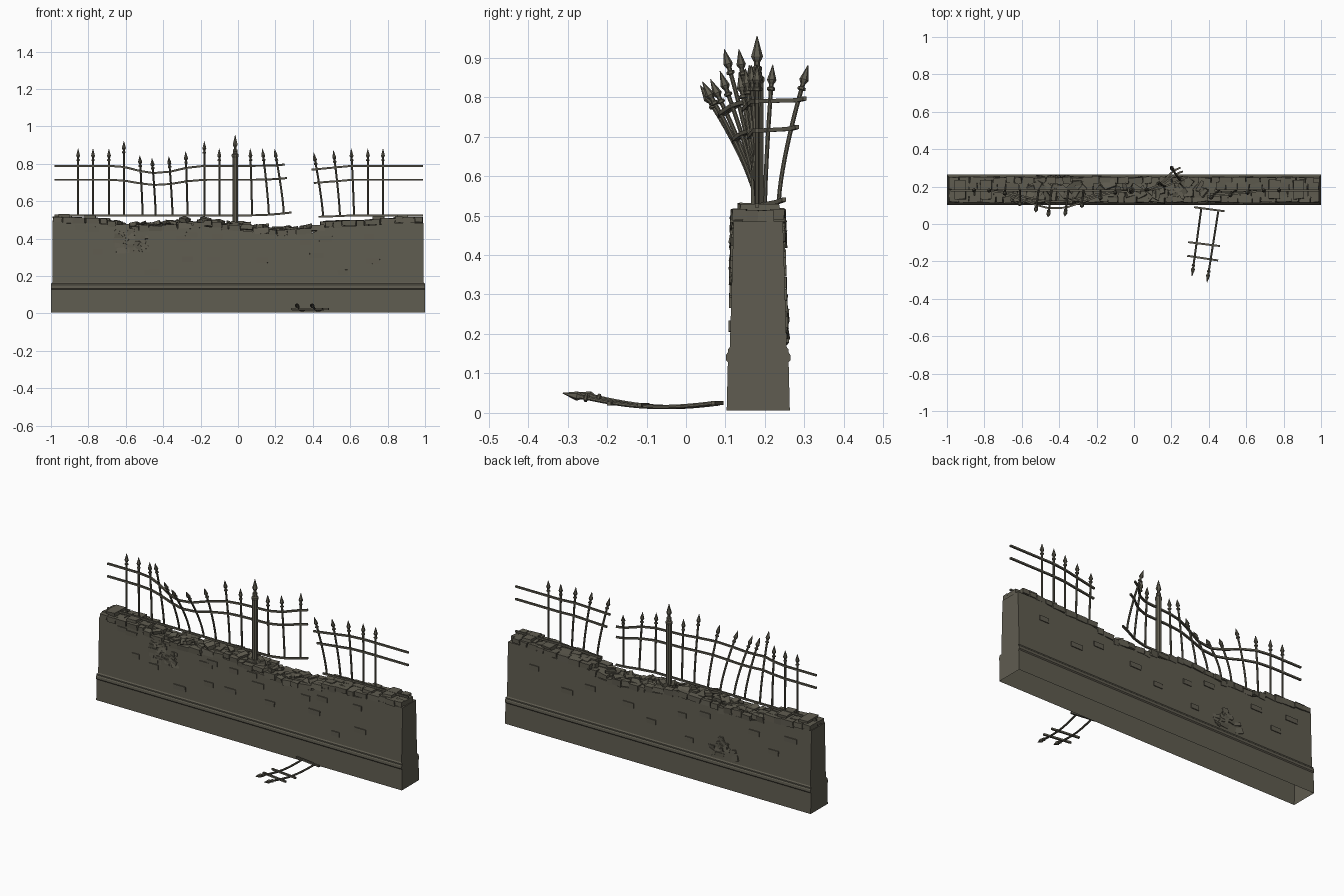
import bpy, bmesh, math, random
from mathutils import Vector, Matrix, Euler

if "Cube" in bpy.data.objects:
    bpy.data.objects.remove(bpy.data.objects["Cube"])

random.seed(7)
U = random.uniform

mat = bpy.data.materials.new("weathered grey brown")
mat.diffuse_color = (0.115, 0.107, 0.08, 1)
mat.use_nodes = True
mat.node_tree.nodes["Principled BSDF"].inputs["Base Color"].default_value = mat.diffuse_color


def finish(name, bm):
    me = bpy.data.meshes.new(name)
    bmesh.ops.recalc_face_normals(bm, faces=bm.faces)
    bm.to_mesh(me)
    bm.free()
    me.materials.append(mat)
    ob = bpy.data.objects.new(name, me)
    bpy.context.collection.objects.link(ob)
    return ob


def lerp_table(table, x):
    """Linear interpolation of the rows (x, a, b, ...)."""
    if x <= table[0][0]:
        return table[0][1:]
    for p, q in zip(table, table[1:]):
        if x <= q[0]:
            t = (x - p[0]) / (q[0] - p[0])
            return [a + (b - a) * t for a, b in zip(p[1:], q[1:])]
    return table[-1][1:]


def stone(bm, c, size, rot=(0, 0, 0), jit=0.12):
    """Rough block with slightly uneven corners."""
    m = Matrix.Translation(c) @ Euler(rot).to_matrix().to_4x4()
    vs = bmesh.ops.create_cube(bm, size=1)["verts"]
    for v in vs:
        v.co = m @ Vector([v.co[i] * size[i] * (1 + U(-jit, jit)) for i in range(3)])


def sweep(bm, pts, radii, sides, up=(0, 1, 0)):
    """Tube through pts; one radius or one per point."""
    pts = [Vector(p) for p in pts]
    if not isinstance(radii, (list, tuple)):
        radii = [radii] * len(pts)
    rings = []
    for i, p in enumerate(pts):
        d = (pts[min(i + 1, len(pts) - 1)] - pts[max(i - 1, 0)]).normalized()
        a = Vector(up).cross(d).normalized()
        b = d.cross(a)
        ring = []
        for k in range(sides):
            w = 2 * math.pi * (k + 0.5) / sides
            ring.append(bm.verts.new(p + (a * math.cos(w) + b * math.sin(w)) * radii[i]))
        rings.append(ring)
    for r, s in zip(rings, rings[1:]):
        for k in range(sides):
            j = (k + 1) % sides
            bm.faces.new((r[k], r[j], s[j], s[k]))
    bm.faces.new(rings[0])
    bm.faces.new(rings[-1])


def spike(bm, base, d, length, up=(0, 1, 0), k=1.0):
    """Spear head with a collar."""
    prof = [(0, .007), (.03, .0105), (.12, .0105), (.16, .006), (.26, .006),
            (.34, .0095), (.42, .012), (.7, .0065), (1, .0008)]
    sweep(bm, [base + d * (t * length) for t, r in prof], [r * k for t, r in prof], 6, up)


# ---- wall body: tapered, moulded plinth, broken top, open underside
TOP = [(-1, .52), (-.72, .51), (-.6, .475), (-.4, .475), (-.25, .50), (-.1, .49), (0, .475),
       (.1, .465), (.25, .45), (.4, .46), (.47, .495), (.7, .50), (.85, .515), (1, .515)]
CY = .183


def top(x):
    return lerp_table(TOP, x)[0]


def face_y(z):
    return .111 + (z - .167) * .03


prof = [(.103, .006), (.106, .128), (.101, .134), (.102, .148), (.106, .153), (.106, .16), (.111, .167)]
bm = bmesh.new()
rings = []
for i in range(41):
    x = -1 + i * .05
    h = top(x) - .03
    half = prof + [(face_y(h), h)]
    full = half + [(2 * CY - y, z) for y, z in reversed(half)]
    rings.append([bm.verts.new((x * (1 if z < .165 else .993), y, z)) for y, z in full])
for r, s in zip(rings, rings[1:]):
    for a in range(len(r) - 1):
        bm.faces.new((r[a], r[a + 1], s[a + 1], s[a]))
bm.faces.new(rings[0])
bm.faces.new(rings[-1])
finish("wall_body", bm)

# ---- capping stones along the broken top
bm = bmesh.new()
for y0, dep in ((.134, .036), (.164, .04), (.202, .04), (.232, .036)):
    x = -.99
    while x < .96:
        w = min(U(.035, .085), .99 - x)
        cx = x + w / 2
        rough = 1 if -.7 < cx < .45 else .3
        h = U(.026, .036)
        stone(bm, (cx, y0 + U(-.003, .003), top(cx) - h / 2 + U(-.012, .006) * rough),
              (w * .95, dep, h), (U(-.1, .1) * rough, U(-.08, .08) * rough, U(-.15, .15) * rough))
        x += w
# loose rubble lying on the top
for i in range(45):
    x = U(-.68, .42)
    stone(bm, (x, U(.145, .222), top(x) + U(-.006, .008)), (U(.03, .07), U(.02, .045), U(.012, .022)),
          (U(-.3, .3), U(-.25, .25), U(0, 3)), .25)
for x in (-.93, -.79, .75, .88):
    stone(bm, (x, .185, top(x) + .004), (.06, .1, .02))
finish("capping_stones", bm)

# ---- bricks standing slightly proud of both faces
FRONT = [(-.75, .33), (-.63, .30), (-.63, .39), (-.57, .34), (-.46, .22), (-.27, .29), (-.25, .42),
         (-.29, .40), (-.11, .41), (-.13, .29), (.01, .42), (.05, .37), (.13, .285), (.36, .38),
         (.42, .31), (.56, .22), (.72, .28), (.70, .41), (.47, .40), (-.84, .46), (-.78, .45)]
BACK = [(.82, .38), (.6, .30), (.45, .36), (.2, .33), (.05, .27), (-.15, .36), (-.3, .40),
        (-.62, .38), (-.75, .30), (-.86, .40), (-.2, .23)]
bm = bmesh.new()
for side, spots in ((0, FRONT), (1, BACK)):
    for x, z in spots:
        y = face_y(z) + .006
        stone(bm, (x, 2 * CY - y if side else y, z), (U(.05, .08), .022, .028), jit=.04)
finish("raised_bricks", bm)

# ---- crumbled patches: front upper left, back lower
bm = bmesh.new()
for side, cx, cz, n in ((0, -.57, .39, 28), (1, -.42, .245, 18)):
    for i in range(n):
        x, z = cx + U(-.08, .08), cz + U(-.055, .055)
        y = face_y(z) + .006
        stone(bm, (x, 2 * CY - y if side else y, z), (U(.025, .06), .02, U(.018, .03)),
              (U(-.2, .2), U(-.4, .4), U(-.2, .2)), .2)
finish("crumbled_patches", bm)

# ---- bent iron fence: x, tip lean x, tip lean y, tip drop, base shift y, base rise
BEND = [(-.78, 0, 0, 0, 0, 0), (-.69, 0, -.02, 0, 0, 0), (-.61, 0, -.07, -.008, 0, 0),
        (-.52, -.015, -.115, -.035, 0, 0), (-.44, -.02, -.145, -.052, 0, 0),
        (-.35, -.02, -.14, -.042, 0, 0), (-.27, -.01, -.095, -.015, 0, 0),
        (-.18, 0, -.04, 0, 0, 0), (-.1, 0, -.015, 0, 0, 0), (.08, -.01, .005, 0, 0, 0),
        (.165, -.035, .02, 0, .02, .003), (.245, -.05, .075, 0, .055, .01), (.29, -.055, .08, .005, .07, .016)]
BEND_R = [(.43, -.055, -.05, -.025, 0, -.008), (.545, -.035, -.03, -.01, 0, -.004),
          (.62, -.015, -.015, 0, 0, 0), (.7, 0, 0, 0, 0, 0), (1, 0, 0, 0, 0, 0)]
LEFT_BARS = [-.855, -.775, -.69, -.61, -.51, -.44, -.35, -.27, -.18, -.1, .075, .165, .245]
RIGHT_BARS = [.455, .545, .62, .695, .775]
EXTRA = {-.61: .05, -.18: .04}


def bent(table, x, s):
    lx, ly, dz, by, bz = lerp_table(table, x)
    return Vector((x + lx * s ** 1.3, .18 + by + ly * s ** 1.4, .525 + bz * (1 - s) + (.355 + dz) * s))


def bar(bm, f, length, up=(0, 1, 0), extra=0):
    """Upright with spear head; f maps 0..1 to a position."""
    end = (1 - .065 / length) + extra / length
    pts = [f(end * i / 10) for i in range(11)]
    sweep(bm, pts, .0058, 8, up)
    spike(bm, pts[-1], (pts[-1] - pts[-2]).normalized(), .067, up)


for name, table, bars, x0, x1 in (("left_fence", BEND, LEFT_BARS, -.98, .285),
                                  ("right_fence", BEND_R, RIGHT_BARS, .43, .99)):
    bm = bmesh.new()
    for x in bars:
        bar(bm, lambda s: bent(table, x, s), .355, extra=EXTRA.get(x, 0))
    finish(name + "_bars", bm)
    bm = bmesh.new()
    for s in (0, .535, .745):
        sweep(bm, [bent(table, x0 + (x1 - x0) * i / 48, s) for i in range(49)], .0072, 4, (0, 0, 1))
    finish(name + "_rails", bm)

# ---- thick post with spear head
bm = bmesh.new()
P = Vector((-.015, .18, 0))
zs = [(.44, .017), (.835, .017), (.84, .02), (.85, .02), (.855, .014), (.87, .012)]
sweep(bm, [P + Vector((0, 0, z)) for z, r in zs], [r for z, r in zs], 8)
spike(bm, P + Vector((0, 0, .865)), Vector((0, 0, 1)), .09, k=1.25)
finish("fence_post", bm)

# ---- fallen fence piece on the ground in front
def fallen(a, b):
    def f(s):
        p = Vector(a).lerp(Vector(b), s)
        return Vector((p.x, p.y, .024 - .012 * math.sin(math.pi * min(1, s * 1.2)) + .02 * s * s))
    return f


bm = bmesh.new()
for a, b in (((.36, .085, 0), (.31, -.28, 0)), ((.45, .065, 0), (.39, -.315, 0))):
    bar(bm, fallen(a, b), .37, (0, 0, 1))
finish("fallen_bars", bm)
bm = bmesh.new()
for a, b in (((.32, .09, .025), (.485, .068, .025)), ((.29, -.097, .02), (.46, -.118, .02)),
             ((.285, -.17, .024), (.45, -.195, .024))):
    sweep(bm, [a, b], .0072, 4, (0, 0, 1))
finish("fallen_rails", bm)
